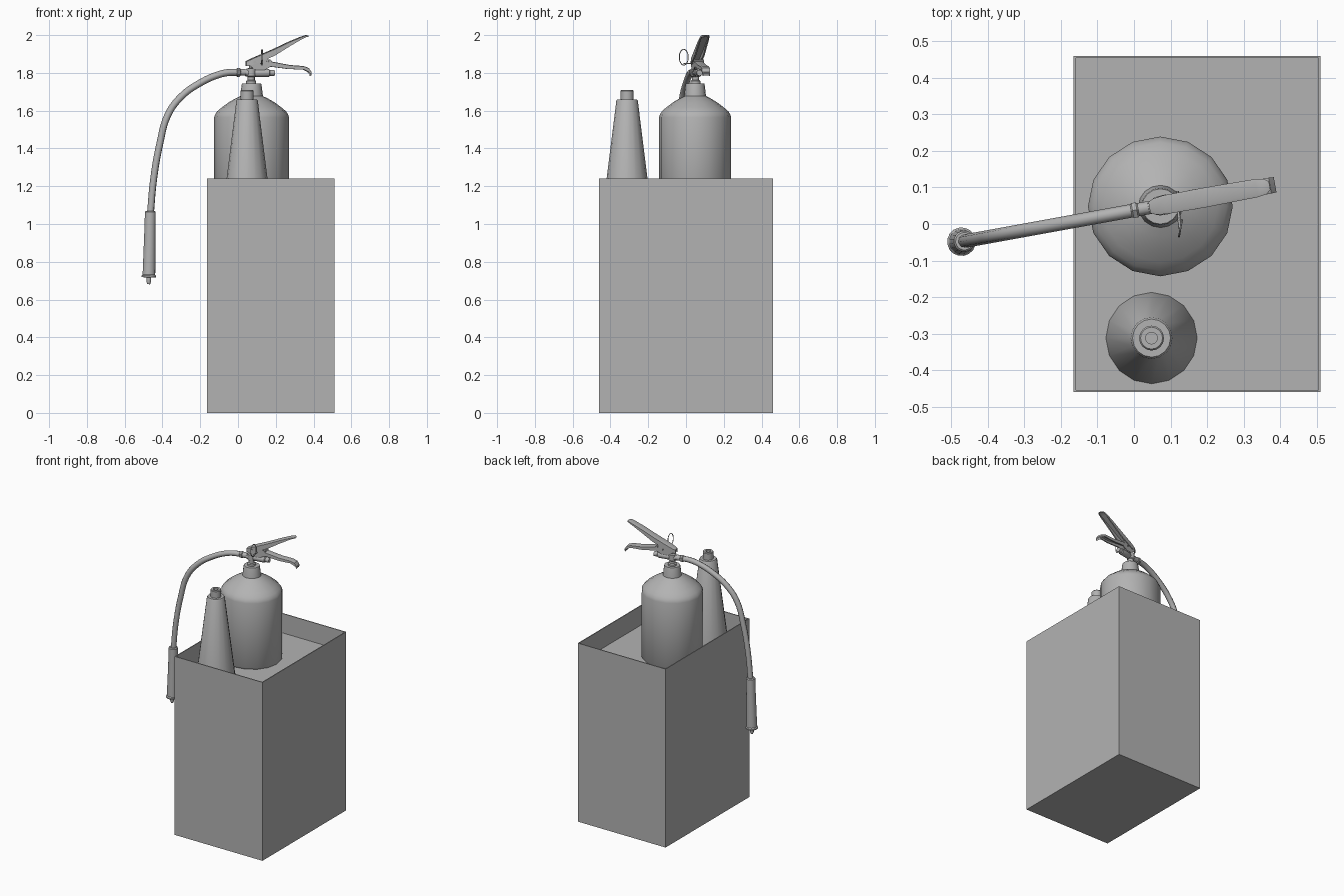
import bpy, bmesh
from math import sin, cos, pi, radians
from mathutils import Matrix, Vector

if "Cube" in bpy.data.objects:
    bpy.data.objects.remove(bpy.data.objects["Cube"])

FLOOR = 1.105
# local frame of the extinguisher: u axis runs along the handle
EXT = Matrix.Translation((0.07, 0.05, 0)) @ Matrix.Rotation(radians(10.3), 4, 'Z')
K = 1 / cos(radians(10.3))

# one mid-grey for every part
GREY = bpy.data.materials.new("mid_grey")
GREY.diffuse_color = (0.45, 0.45, 0.45, 1)
GREY.use_nodes = True
GREY.node_tree.nodes["Principled BSDF"].inputs["Base Color"].default_value = GREY.diffuse_color


def u(x):
    return (x - 0.07) * K


def finish(bm, name, mat=Matrix(), smooth=35):
    bmesh.ops.recalc_face_normals(bm, faces=bm.faces)
    me = bpy.data.meshes.new(name)
    bm.to_mesh(me)
    bm.free()
    me.materials.append(GREY)
    ob = bpy.data.objects.new(name, me)
    bpy.context.collection.objects.link(ob)
    ob.matrix_world = mat
    if smooth:
        bpy.ops.object.select_all(action='DESELECT')
        ob.select_set(True)
        bpy.context.view_layer.objects.active = ob
        bpy.ops.object.shade_smooth_by_angle(angle=radians(smooth))
    return ob


def skin(name, loops, mat=Matrix(), smooth=35):
    """Bridge closed loops of points and cap both ends."""
    bm = bmesh.new()
    rows = [[bm.verts.new(p) for p in loop] for loop in loops]
    n = len(rows[0])
    for a, b in zip(rows, rows[1:]):
        for i in range(n):
            j = (i + 1) % n
            bm.faces.new((a[i], a[j], b[j], b[i]))
    bm.faces.new(rows[0])
    bm.faces.new(rows[-1])
    return finish(bm, name, mat, smooth)


def lathe(name, profile, mat=Matrix(), n=16):
    return skin(name, [[(r * cos(2 * pi * i / n), r * sin(2 * pi * i / n), z)
                        for i in range(n)] for r, z in profile], mat)


def channel(name, stations, t=0.008):
    """U-shaped lever: stations are (x, top z, half width, depth)."""
    loops = []
    for x, z, w, d in stations:
        k = min(t, d * 0.5)
        pts = [(-w, -d), (-w, -k * .3), (-w + k, 0), (w - k, 0), (w, -k * .3), (w, -d),
               (w - k, -d), (w - k, -k), (-w + k, -k), (-w + k, -d)]
        loops.append([(u(x), v, z + dz) for v, dz in pts])
    return skin(name, loops, EXT)


def tube(name, points, radius, mat, cyclic=False, sides=2):
    cu = bpy.data.curves.new(name, 'CURVE')
    cu.dimensions = '3D'
    cu.bevel_depth, cu.bevel_resolution = radius, sides
    cu.use_fill_caps, cu.resolution_u = True, 5
    cu.materials.append(GREY)
    sp = cu.splines.new('BEZIER')
    sp.bezier_points.add(len(points) - 1)
    for bp, p in zip(sp.bezier_points, points):
        bp.co = p
        bp.handle_left_type = bp.handle_right_type = 'AUTO'
    sp.use_cyclic_u = cyclic
    ob = bpy.data.objects.new(name, cu)
    bpy.context.collection.objects.link(ob)
    ob.matrix_world = mat
    bpy.ops.object.select_all(action='DESELECT')
    ob.select_set(True)
    bpy.context.view_layer.objects.active = ob
    bpy.ops.object.convert(target='MESH')


# open-topped storage box with a recessed floor
def rect(inset, z):
    x0, x1, y = -0.165 + inset, 0.51 - inset, 0.46 - inset
    return [(x0, -y, z), (x1, -y, z), (x1, y, z), (x0, y, z)]


skin("box", [rect(0, 0), rect(0, 1.24), rect(0.006, 1.24), rect(0.006, FLOOR)], smooth=0)

# tank with shoulder and neck
lathe("tank", [(.19, FLOOR), (.198, FLOOR + .012), (.198, 1.565), (.193, 1.58), (.182, 1.597),
               (.157, 1.618), (.12, 1.645), (.085, 1.665), (.06, 1.677), (.053, 1.735),
               (.050, 1.745), (.03, 1.745)],
      Matrix.Translation((0.072, 0.048, 0)) @ Matrix.Diagonal((1, .965, 1, 1)))

# discharge horn standing beside the tank
lathe("horn", [(.125, FLOOR), (.057, 1.652), (.052, 1.66), (.034, 1.66), (.034, 1.705),
               (.030, 1.71), (.016, 1.71), (.016, 1.67)], Matrix.Translation((0.048, -0.312, 0)))

# valve stem on the neck
lathe("valve_stem", [(.027, 1.74), (.027, 1.757), (.019, 1.762), (.019, 1.778), (.025, 1.783),
                     (.025, 1.822), (.012, 1.826), (.012, 1.865)], EXT, 12)


# horizontal valve body and hose coupling
def along_u(x, z):
    return EXT @ Matrix.Translation((u(x), 0, z)) @ Matrix.Rotation(pi / 2, 4, 'Y')


lathe("valve_body", [(.014, 0), (.018, .005), (.018, .05), (.021, .055), (.021, .13),
                     (.016, .135), (.016, .16)], along_u(0.035, 1.80), 12)
lathe("coupling_nut", [(.020, 0), (.024, .004), (.024, .016), (.020, .02)],
      along_u(-0.008, 1.803), 6)
lathe("coupling_collar", [(.018, 0), (.018, .03)], along_u(0.01, 1.803), 12)

# side cheeks that hold the levers
for side in (-1, 1):
    outline = [(0.055, 1.84), (0.09, 1.815), (0.135, 1.815), (0.18, 1.838),
               (0.17, 1.868), (0.12, 1.88), (0.055, 1.865)]
    skin("valve_cheek", [[(u(x), side * v, z) for x, z in outline]
                         for v in (0.018, 0.022)], EXT, 0)

# squeeze levers
channel("upper_lever", [(.042, 1.862, .015, .026), (.055, 1.868, .022, .030),
                        (.085, 1.882, .026, .036),
                        (.19, 1.927, .027, .036), (.27, 1.965, .026, .024),
                        (.335, 1.992, .025, .013), (.36, 2.0, .021, .009),
                        (.371, 1.998, .011, .007)])
channel("lower_lever", [(.115, 1.868, .021, .036), (.165, 1.862, .023, .028),
                        (.27, 1.842, .023, .022), (.345, 1.836, .022, .018),
                        (.372, 1.826, .022, .022), (.386, 1.805, .021, .014),
                        (.382, 1.789, .019, .006)])

# pivot rivets across the levers
for x, z in ((0.085, 1.856), (0.165, 1.862)):
    lathe("rivet", [(.008, -.027), (.008, .027)],
          EXT @ Matrix.Translation((u(x), 0, z)) @ Matrix.Rotation(pi / 2, 4, 'X'), 8)

# safety pin and its pull ring
tube("safety_pin", [(0.125, -0.012, 1.85), (0.122, 0.03, 1.85), (0.119, 0.09, 1.85)],
     .004, Matrix(), sides=1)
tube("pull_ring", [(0.127 + .004 * cos(a), -0.012 + .023 * cos(a), 1.883 + .042 * sin(a))
                   for a in (2 * pi * i / 8 for i in range(8))], .0025, Matrix(), True, 1)

# drooping hose
path = [(0, 1.803), (-.05, 1.802), (-.11, 1.788), (-.2, 1.747), (-.3, 1.675), (-.37, 1.58),
        (-.415, 1.42), (-.447, 1.235), (-.464, 1.05)]
tube("hose", [(u(x), 0, z) for x, z in path], .0185, EXT)

# hose grip with end flange and tip
lathe("hose_grip", [(.024, .002), (.029, -.004), (.030, -.10), (.030, -.11), (.034, -.335),
                    (.039, -.341), (.039, -.349), (.012, -.351), (.012, -.374), (.008, -.386)],
      EXT @ Matrix.Translation((u(-.464), 0, 1.067)) @ Matrix.Rotation(0.023, 4, 'Y'))
